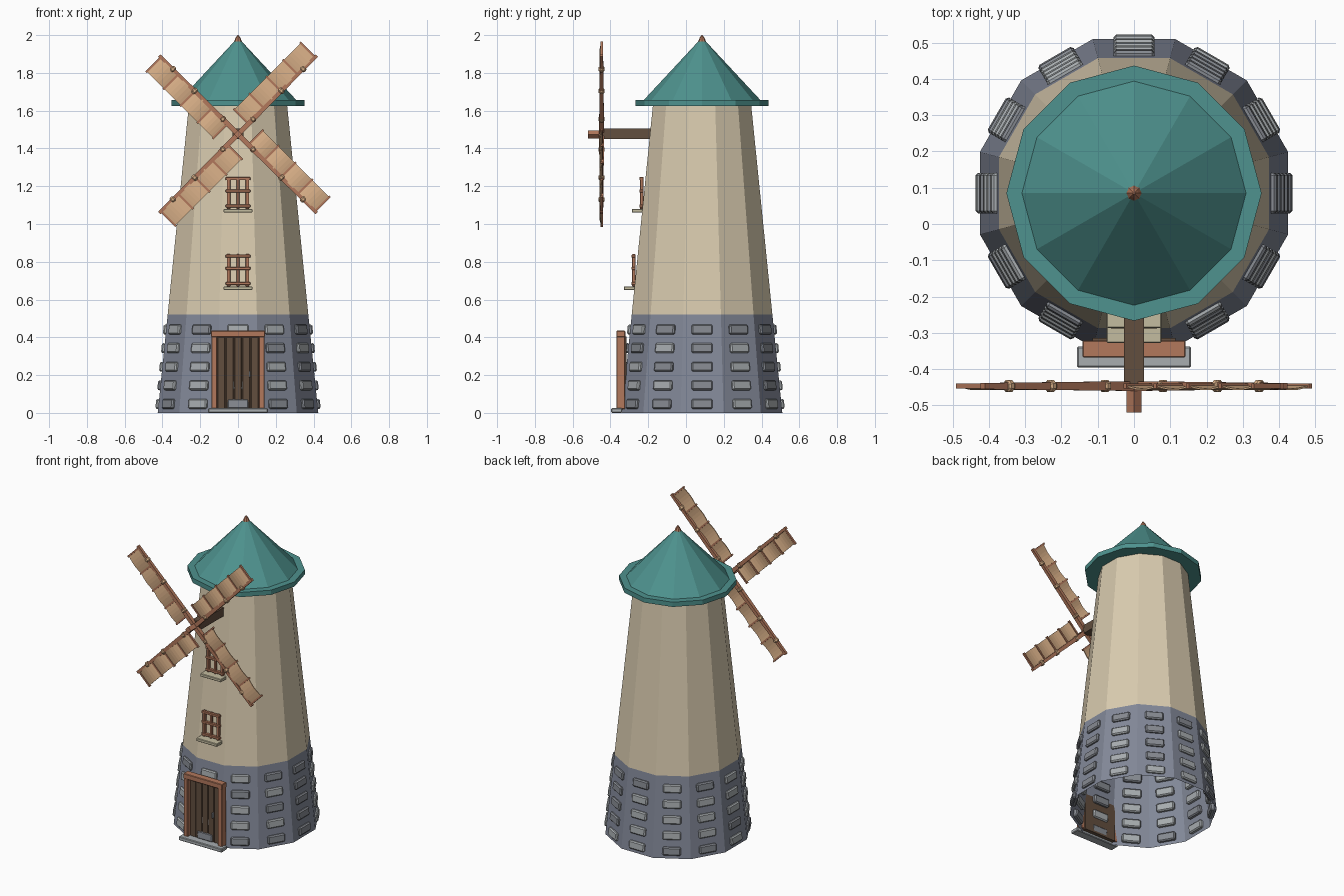
import bpy, bmesh, math, random
from mathutils import Matrix, Vector

if "Cube" in bpy.data.objects:
    bpy.data.objects.remove(bpy.data.objects["Cube"])

random.seed(4)
CY = 0.085                      # tower axis
SLOPE = (0.425 - 0.26) / 1.63   # wall taper
T, R = Matrix.Translation, Matrix.Rotation


def mat(name, r, g, b):
    m = bpy.data.materials.new(name)
    lin = [((c / 255 + 0.055) / 1.055) ** 2.4 for c in (r, g, b)]
    m.diffuse_color = (*lin, 1)
    m.use_nodes = True
    m.node_tree.nodes["Principled BSDF"].inputs["Base Color"].default_value = m.diffuse_color
    return m


PLASTER = mat("tan_plaster", 217, 203, 175)
STONE = mat("blue_grey_stone", 131, 137, 153)
LIGHT = mat("light_grey_brick", 168, 173, 176)
MID = mat("mid_grey_brick", 134, 138, 145)
TEAL = mat("teal_roof", 78, 146, 142)
WOOD = mat("warm_wood", 178, 120, 92)
DARK = mat("dark_wood", 98, 78, 62)
CANVAS = mat("canvas", 217, 176, 136)
SILL = mat("pale_sill", 196, 188, 160)


def finish(name, bm, *mats):
    bmesh.ops.recalc_face_normals(bm, faces=bm.faces)
    me = bpy.data.meshes.new(name)
    bm.to_mesh(me)
    bm.free()
    for m in mats:
        me.materials.append(m)
    ob = bpy.data.objects.new(name, me)
    bpy.context.collection.objects.link(ob)
    return ob


def box(bm, c, s, M=Matrix(), bevel=0.0, idx=0):
    t = bmesh.new()
    bmesh.ops.create_cube(t, size=1, matrix=M @ T(c) @ Matrix.Diagonal((*s, 1)))
    if bevel:
        bmesh.ops.bevel(t, geom=t.edges[:], offset=bevel, segments=1, affect='EDGES')
    for f in t.faces:
        f.material_index = idx
    me = bpy.data.meshes.new("tmp")
    t.to_mesh(me)
    t.free()
    bm.from_mesh(me)
    bpy.data.meshes.remove(me)


def boxes(name, m, items, M=Matrix(), bevel=0.0):
    bm = bmesh.new()
    for c, s in items:
        box(bm, c, s, M, bevel)
    return finish(name, bm, m)


def rings(name, prof, sides, M, phase, mats, rule=None, caps=True):
    """Stack of regular polygons from (radius, height) pairs."""
    bm = bmesh.new()
    rows = []
    for r, z in prof:
        rows.append([bm.verts.new(M @ Vector((r * math.cos(a), r * math.sin(a), z)))
                     for a in (phase + 2 * math.pi * i / sides for i in range(sides))])
    for k in range(len(rows) - 1):
        for i in range(sides):
            j = (i + 1) % sides
            f = bm.faces.new((rows[k][i], rows[k][j], rows[k + 1][j], rows[k + 1][i]))
            f.material_index = rule(k) if rule else 0
    if caps:
        bm.faces.new(rows[0])
        bm.faces.new(rows[-1])
    return finish(name, bm, *mats)


def apothem(z):
    return 0.425 - SLOPE * z


# tower: open twelve-sided shell, stone below, plaster above
axis = T((0, CY, 0))
prof = [(apothem(z) / math.cos(math.pi / 12), z) for z in (0, 0.52, 1.635)]
rings("tower_wall", prof, 12, axis, math.pi / 12, [STONE, PLASTER], lambda k: k, caps=False)

# raised bricks, five rows on every side
bm = bmesh.new()
for k in range(12):
    for row in range(5):
        z = 0.047 + row * 0.0985
        M = axis @ R(k * math.pi / 6, 4, 'Z') @ T((apothem(z), 0, z)) @ R(-math.atan(SLOPE), 4, 'Y')
        box(bm, (-0.004, 0, 0), (0.038, 0.112, 0.052), M, 0.007, int(random.random() < 0.4))
finish("bricks", bm, LIGHT, MID)

# roof
rings("roof_brim", [(0.352, 1.625), (0.352, 1.656)], 12, axis, 0, [TEAL])
rings("roof_cone", [(0.31, 1.655), (0.012, 1.975)], 12, axis, 0, [TEAL])
rings("finial", [(0.014, 1.955), (0.021, 1.966), (0.013, 1.985), (0.003, 2.0)], 8, axis, 0, [WOOD])

# door
boxes("door_frame", WOOD, [((s * 0.125, -0.345, 0.225), (0.03, 0.045, 0.41)) for s in (-1, 1)]
      + [((0, -0.345, 0.418), (0.284, 0.047, 0.034))], bevel=0.003)
boxes("door_panel", DARK, [((0, -0.326, 0.21), (0.23, 0.024, 0.39))])
boxes("door_planks", DARK, [((x, -0.337, 0.21), (0.04, 0.014, 0.385))
                            for x in (-0.088, -0.044, 0, 0.044, 0.088)], bevel=0.003)
boxes("door_handle", MID, [((0.062, -0.351, 0.205), (0.01, 0.014, 0.035))], bevel=0.002)
boxes("door_step", LIGHT, [((0, -0.367, 0.0125), (0.315, 0.058, 0.025))], bevel=0.004)

# windows: open lattice over the wall, with sill
for name, z in (("lower", 0.66), ("upper", 1.07)):
    y = CY - apothem(z)
    bars = [((x, y - 0.003, z + 0.095), (w, 0.018, 0.17))
            for x, w in ((-0.05, 0.018), (0, 0.014), (0.05, 0.018))]
    bars += [((0, y - 0.005, z + h), (w, 0.02, 0.016))
             for h, w in ((0.025, 0.13), (0.105, 0.13), (0.17, 0.13))]
    boxes(name + "_window_frame", WOOD, bars, bevel=0.002)
    boxes(name + "_window_sill", SILL, [((0, y - 0.02, z), (0.152, 0.07, 0.02))], bevel=0.003)

# sail shaft and hub
hub = T((0, -0.447, 1.475))
boxes("sail_shaft", DARK, [((0, -0.29, 1.477), (0.056, 0.3, 0.056))])
boxes("hub", WOOD, [((0, -0.035, 0), (0.03, 0.075, 0.03))], hub @ R(math.pi / 4, 4, 'Y'))

# four sails: spar, cross bars, wraps and billowed canvas
stops = [0.078, 0.195, 0.322, 0.448, 0.576]
for k in range(4):
    M = hub @ R(-math.radians(45 + 90 * k), 4, 'Y')
    n = "sail_%d_" % (k + 1)
    along = M @ R(math.pi / 2, 4, 'Y')
    rings(n + "spar", [(0.019, 0), (0.012, 0.59)], 4, along, math.pi / 4, [WOOD])
    boxes(n + "cross_bars", WOOD, [((u, 0, 0.052), (0.011, 0.013, 0.122)) for u in stops], M)
    for i, u in enumerate((0.113, 0.325, 0.488)):
        rings(n + "wrap_%d" % i, [(0.013, u - 0.012), (0.018, u - 0.006), (0.018, u + 0.006),
                                  (0.013, u + 0.012)], 8, along, math.pi / 8, [CANVAS])
    bm = bmesh.new()
    cols = []
    for a, b in zip(stops, stops[1:]):
        for i in range(6):
            t = i / 6
            cols.append((a + (b - a) * t, -0.009 * math.sin(math.pi * t)))
    cols.append((stops[-1], 0))
    pts = [[bm.verts.new(M @ Vector((u, y, v))) for v in (0.004, 0.106)] for u, y in cols]
    for p, q in zip(pts, pts[1:]):
        bm.faces.new((p[0], q[0], q[1], p[1]))
    ob = finish(n + "canvas", bm, CANVAS)
    mod = ob.modifiers.new("thickness", 'SOLIDIFY')
    mod.thickness = 0.005
    mod.offset = 0
